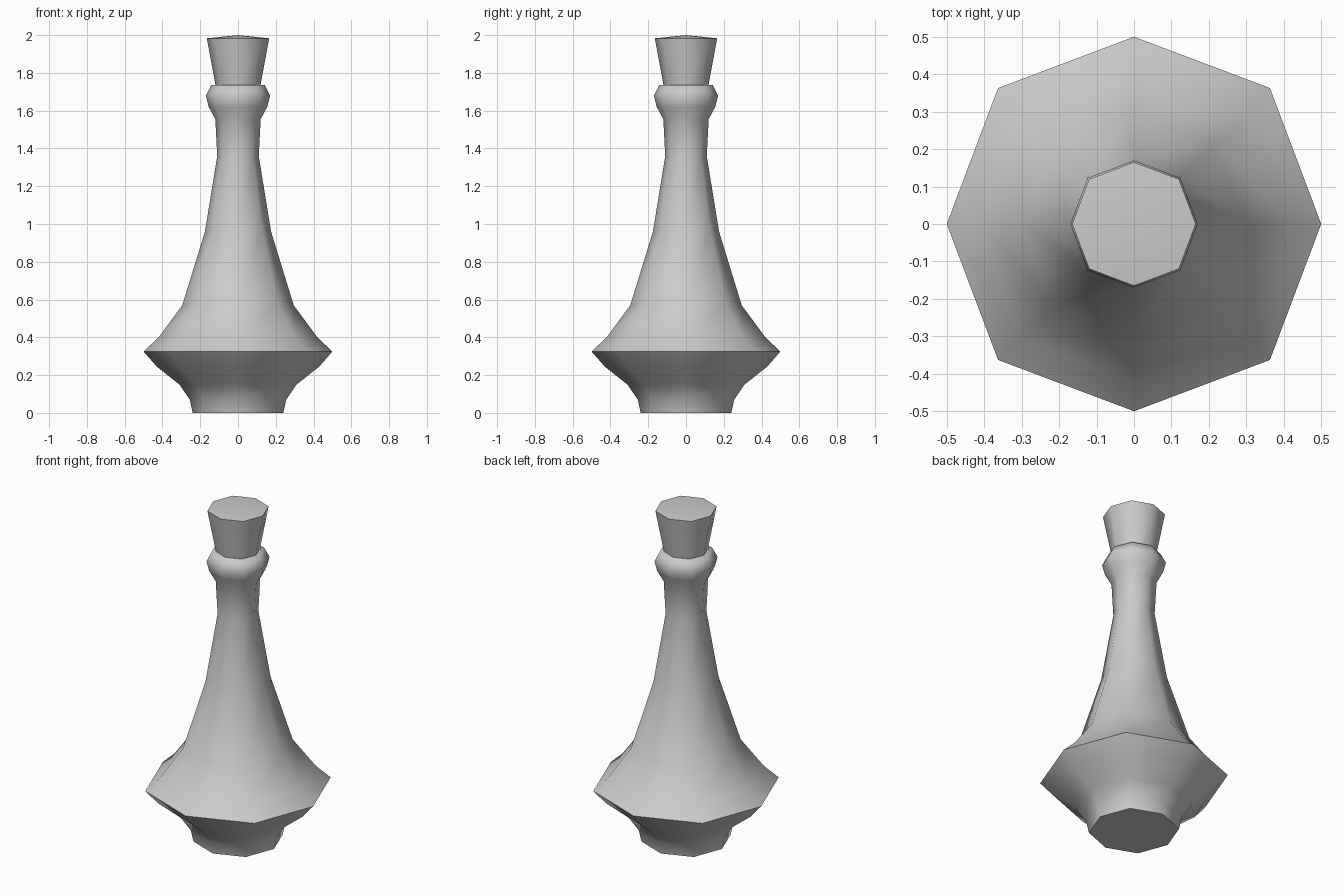
import bpy, bmesh, math

if "Cube" in bpy.data.objects:
    bpy.data.objects.remove(bpy.data.objects["Cube"])

SIDES = 8


def lathe(name, profile, angle):
    """Turn an (r, z) profile into a closed eight-sided form."""
    bm = bmesh.new()
    rings = []
    for r, z in profile:
        if r == 0:
            rings.append([bm.verts.new((0, 0, z))] * SIDES)
            continue
        ring = []
        for i in range(SIDES):
            a = 2 * math.pi * i / SIDES
            k = r * (1.027 if i % 2 else 1.0)  # corners sit slightly further out
            ring.append(bm.verts.new((k * math.cos(a), k * math.sin(a), z)))
        rings.append(ring)
    for lo, hi in zip(rings, rings[1:]):
        for i in range(SIDES):
            j = (i + 1) % SIDES
            loop = dict.fromkeys((lo[i], lo[j], hi[j], hi[i]))
            bm.faces.new(list(loop))
    bmesh.ops.recalc_face_normals(bm, faces=bm.faces)
    mesh = bpy.data.meshes.new(name)
    bm.to_mesh(mesh)
    bm.free()
    ob = bpy.data.objects.new(name, mesh)
    bpy.context.collection.objects.link(ob)
    bpy.ops.object.select_all(action='DESELECT')
    ob.select_set(True)
    bpy.context.view_layer.objects.active = ob
    bpy.ops.object.shade_smooth_by_angle(angle=math.radians(angle))
    return ob


# Bottle: foot, wide belly, tapering neck and rolled lip
lathe("bottle", [
    (0, 0), (0.24, 0), (0.255, 0.07), (0.31, 0.15), (0.43, 0.245),
    (0.5, 0.325), (0.42, 0.40), (0.295, 0.57), (0.175, 0.96),
    (0.11, 1.36), (0.12, 1.555), (0.155, 1.62), (0.17, 1.68),
    (0.142, 1.735), (0, 1.735)], 85 - 20)

# Stopper: flared plug with a slightly domed top
lathe("stopper", [
    (0, 1.70), (0.113, 1.70), (0.12, 1.74), (0.165, 1.983), (0, 2.0)], 60)
